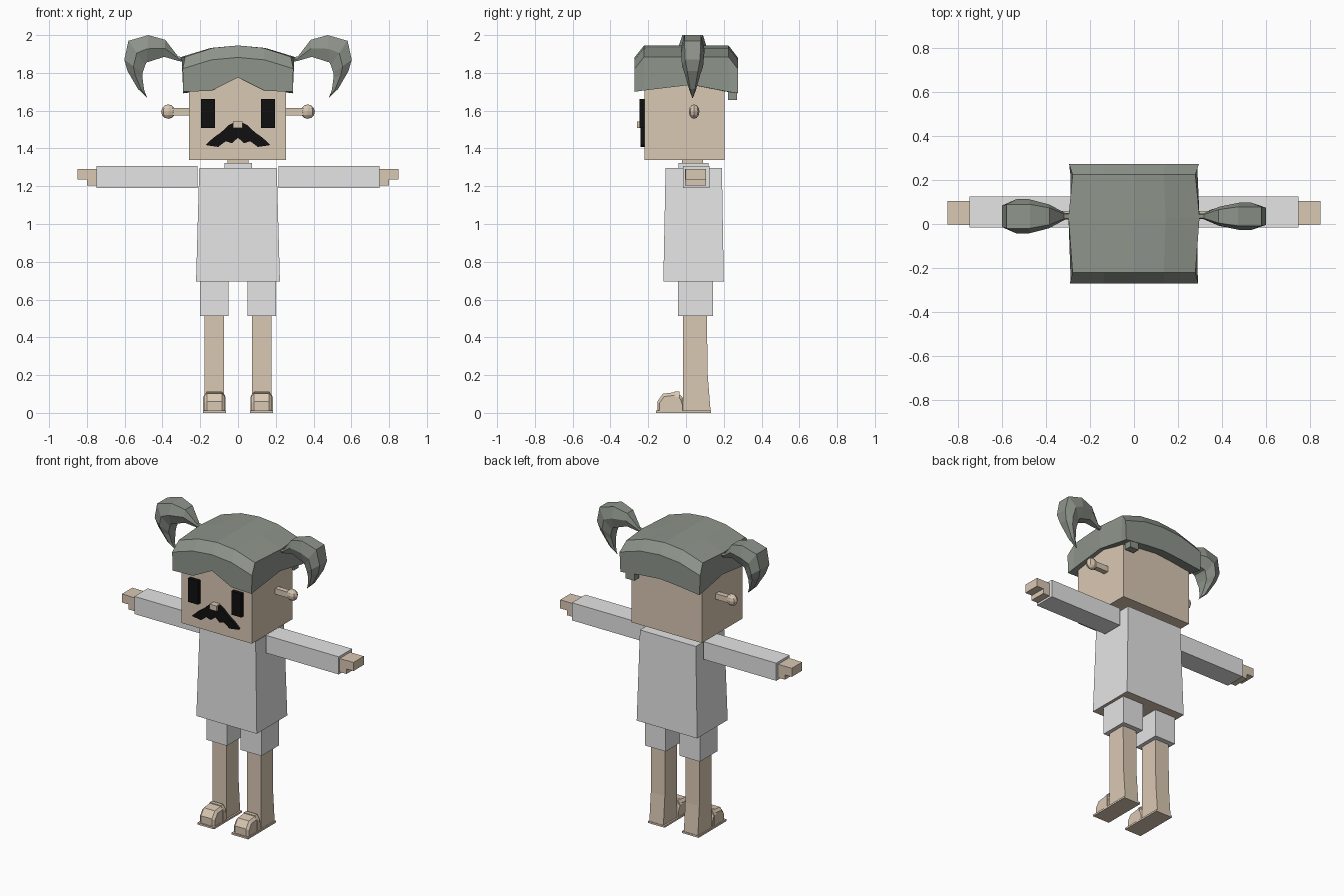
import bpy
import bmesh
from mathutils import Vector

cube = bpy.data.objects.get("Cube")
if cube:
    bpy.data.objects.remove(cube, do_unlink=True)


def make_material(name, red, green, blue):
    material = bpy.data.materials.new(name)
    material.use_nodes = True
    colour = (red, green, blue, 1)
    material.diffuse_color = colour
    shader = material.node_tree.nodes["Principled BSDF"]
    shader.inputs["Base Color"].default_value = colour
    shader.inputs["Roughness"].default_value = 0.9
    return material


skin = make_material("warm skin", 0.70, 0.58, 0.45)
cloth = make_material("pale grey cloth", 0.78, 0.78, 0.78)
hair = make_material("grey green hair", 0.27, 0.30, 0.26)
black = make_material("black", 0.005, 0.005, 0.005)


def finish(bm, name, *materials):
    """Turn a bmesh into a flat shaded object."""
    bmesh.ops.recalc_face_normals(bm, faces=bm.faces)
    mesh = bpy.data.meshes.new(name)
    bm.to_mesh(mesh)
    bm.free()
    for material in materials:
        mesh.materials.append(material)
    obj = bpy.data.objects.new(name, mesh)
    bpy.context.collection.objects.link(obj)
    return obj


def loft(name, rings, *materials):
    """Skin a list of equal rings and cap both ends."""
    bm = bmesh.new()
    loops = [[bm.verts.new(point) for point in ring] for ring in rings]
    count = len(loops[0])
    for low, high in zip(loops, loops[1:]):
        for i in range(count):
            j = (i + 1) % count
            bm.faces.new((low[i], low[j], high[j], high[i]))
    bm.faces.new(loops[0][::-1])
    bm.faces.new(loops[-1])
    return finish(bm, name, *materials)


def rectangle(x, y, z):
    return [(x[0], y[0], z), (x[1], y[0], z), (x[1], y[1], z), (x[0], y[1], z)]


def box(name, material, x, y, z, side=1):
    x = (x[0] * side, x[1] * side)
    return loft(name, [rectangle(x, y, z[0]), rectangle(x, y, z[1])], material)


# Head, neck and torso
box("head", skin, (-0.26, 0.255), (-0.22, 0.205), (1.34, 1.80))
box("neck", skin, (-0.055, 0.055), (-0.02, 0.09), (1.28, 1.345))
box("collar", cloth, (-0.072, 0.075), (-0.04, 0.12), (1.28, 1.323))
shirt = loft("shirt", [rectangle((-0.222, 0.222), (-0.12, 0.2), 0.695),
                       rectangle((-0.205, 0.205), (-0.108, 0.19), 1.297)], cloth, skin)
for face in shirt.data.polygons:
    if face.normal.z < -0.9:
        face.material_index = 1

# Face details
box("nose", skin, (-0.026, 0.023), (-0.26, -0.215), (1.508, 1.543))
half = [(0.02, 1.538), (0.047, 1.525), (0.09, 1.485), (0.13, 1.457), (0.172, 1.418),
        (0.105, 1.408), (0.065, 1.438), (0.032, 1.428)]
outline = half + [(0, 1.457)] + [(-x, z) for x, z in reversed(half)]
loft("moustache", [[(x, y, z) for x, z in outline] for y in (-0.24, -0.215)], black)


def pigtail(name, side, width):
    """Curled tuft: outer x z, inner x z, relative width per section."""
    sections = [
        (0.28, 1.878, 0.28, 1.86, 0.2),
        (0.318, 1.888, 0.312, 1.862, 0.2),
        (0.385, 1.975, 0.39, 1.885, 0.7),
        (0.475, 2.0, 0.485, 1.855, 1),
        (0.58, 1.97, 0.492, 1.84, 1),
        (0.602, 1.87, 0.505, 1.80, 0.9),
        (0.585, 1.81, 0.505, 1.77, 0.65),
        (0.53, 1.715, 0.497, 1.71, 0.3),
        (0.48, 1.668, 0.484, 1.675, 0.05),
    ]
    rings = []
    for ox, oz, ix, iz, scale in sections:
        outer, inner = Vector((ox, 0, oz)), Vector((ix, 0, iz))
        ring = []
        for mix, reach in ((0, -0.7), (0.5, -1), (1, -0.6), (1, 0.6), (0.5, 1), (0, 0.7)):
            point = outer.lerp(inner, mix)
            ring.append((point.x * side, 0.035 + reach * scale * width, point.z))
        rings.append(ring)
    loft(name, rings, hair)


# Toe shape as y z profile
toe = [(-0.152, 0.005), (-0.152, 0.06), (-0.122, 0.102), (-0.05, 0.11),
       (-0.02, 0.085), (-0.008, 0.05), (-0.008, 0.005)]

for side, label in ((1, "left"), (-1, "right")):
    box(label + "_eye", black, (0.123, 0.195), (-0.245, -0.215), (1.507, 1.663), side)

    # Ear stalk with a knob on the end
    box(label + "_ear_stalk", skin, (0.25, 0.345), (0.025, 0.06), (1.575, 1.613), side)
    bm = bmesh.new()
    bmesh.ops.create_uvsphere(bm, u_segments=8, v_segments=6, radius=0.038)
    bmesh.ops.scale(bm, vec=(1, 0.74, 1), verts=bm.verts)
    bmesh.ops.translate(bm, vec=(0.369 * side, 0.043, 1.595), verts=bm.verts)
    finish(bm, label + "_ear_knob", skin)

    # Arm
    box(label + "_sleeve", cloth, (0.215, 0.75), (-0.015, 0.125), (1.19, 1.307), side)
    box(label + "_palm", skin, (0.74, 0.80), (-0.005, 0.105), (1.203, 1.292), side)
    box(label + "_fingers", skin, (0.79, 0.85), (-0.003, 0.105), (1.235, 1.292), side)

    # Leg
    box(label + "_short_leg", cloth, (0.05, 0.202), (-0.043, 0.142), (0.513, 0.71), side)
    xs = (0.075 * side, 0.178 * side)
    loft(label + "_leg", [rectangle(xs, (-0.015, 0.13), 0.01),
                          rectangle(xs, (-0.015, 0.115), 0.2),
                          rectangle(xs, (-0.015, 0.11), 0.53)], skin)

    # Foot: thin sole, rounded toe cap and a strap arched over it
    box(label + "_sole", skin, (0.064, 0.186), (-0.16, 0.133), (0, 0.012), side)
    rings = []
    for x, shrink in ((0.07, 0.85), (0.085, 1), (0.165, 1), (0.18, 0.85)):
        rings.append([(x * side, -0.08 + (y + 0.08) * shrink, z * shrink) for y, z in toe])
    loft(label + "_toe_cap", rings, skin)
    strap = [(0.067, 0.005), (0.067, 0.085), (0.085, 0.114), (0.165, 0.114),
             (0.184, 0.085), (0.184, 0.005)]
    loft(label + "_strap", [[(x * side, y, z) for x, z in strap]
                            for y in (-0.06, -0.035)], skin)

    pigtail(label + "_pigtail", side, 0.062 if side > 0 else 0.078)


# Hair cap: arched top grid, bevelled front and back, skirt with a wavy hem
columns = (-0.29, -0.14, 0, 0.14, 0.29)
rows = (-0.272, -0.222, 0.03, 0.225, 0.274)
crown = (1.885, 1.932, 1.945, 1.932, 1.885)
rim_drop = (0.063, 0, 0, 0, 0.063)
pinch = (1.01, 0.965, 1.03, 0.965, 1.02)
front_hem = (1.70, 1.705, 1.775, 1.705, 1.70)
back_hem = (1.692, 1.71, 1.722, 1.71, 1.692)
side_hem = (1.70, 1.707, 1.737, 1.70, 1.692)

bm = bmesh.new()
last = len(columns) - 1
grid = [[bm.verts.new((x * pinch[r], y, crown[c] - rim_drop[r]))
         for c, x in enumerate(columns)] for r, y in enumerate(rows)]
for r in range(last):
    for c in range(last):
        bm.faces.new((grid[r][c], grid[r][c + 1], grid[r + 1][c + 1], grid[r + 1][c]))

border = [(0, c) for c in range(last)] + [(r, last) for r in range(last)]
border += [(last, last - c) for c in range(last)] + [(last - r, 0) for r in range(last)]
hem, lining = [], []
for r, c in border:
    z = front_hem[c] if r == 0 else back_hem[c] if r == last else side_hem[r]
    x, y = columns[c], rows[r]
    hem.append(bm.verts.new((x, y, z)))
    lining.append(bm.verts.new((x * 0.85, y * 0.74, z + 0.01)))
for i, (r, c) in enumerate(border):
    j = (i + 1) % len(border)
    next_r, next_c = border[j]
    bm.faces.new((grid[r][c], hem[i], hem[j], grid[next_r][next_c]))
    bm.faces.new((hem[i], lining[i], lining[j], hem[j]))
bm.faces.new(lining)
finish(bm, "hair_cap", hair)

# Small lock hanging at the nape
box("nape_lock", hair, (0.19, 0.255), (0.222, 0.27), (1.657, 1.72))
